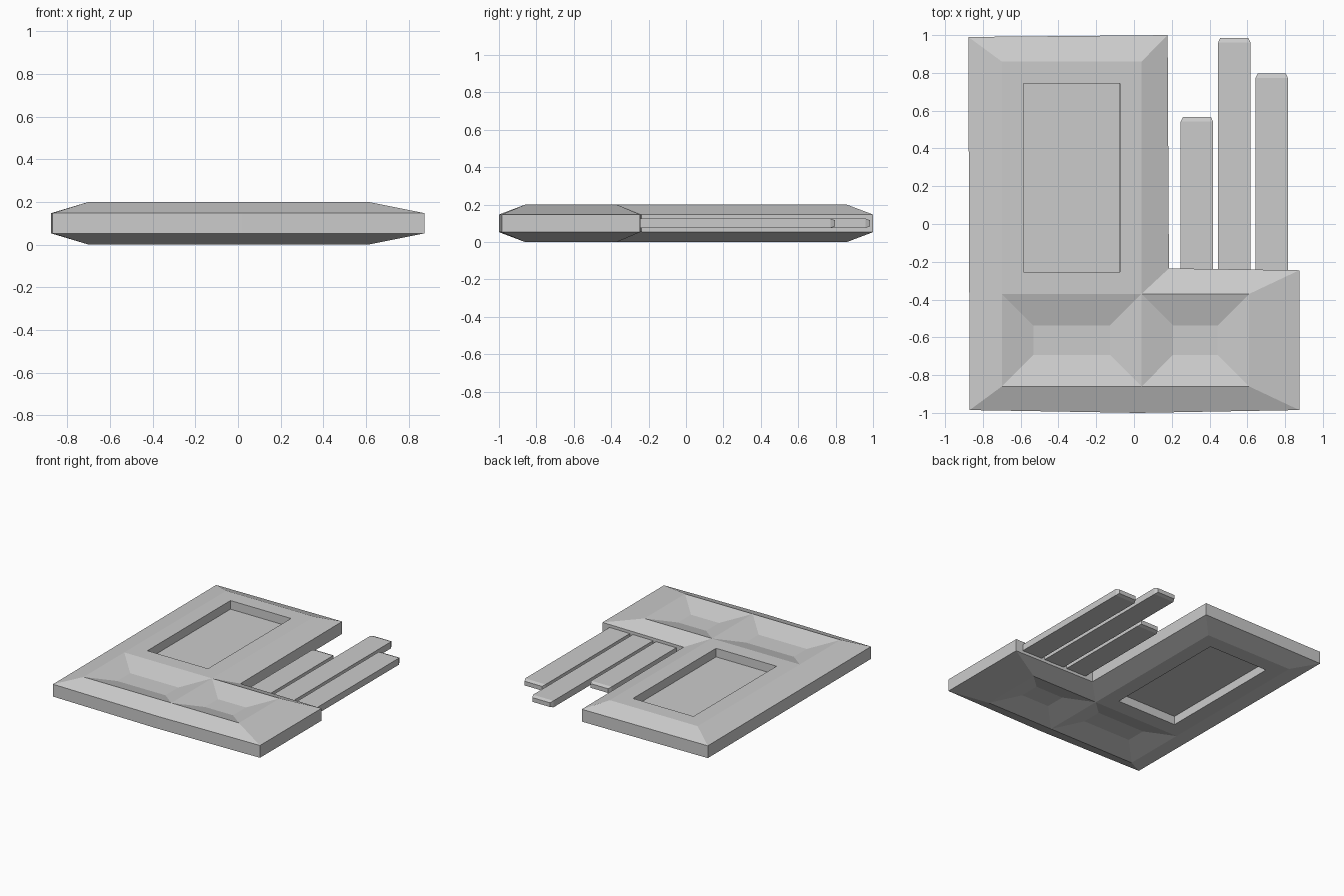
import bpy
import bmesh

cube = bpy.data.objects.get("Cube")
if cube:
    bpy.data.objects.remove(cube, do_unlink=True)

# One plain grey for every part
grey = bpy.data.materials.new("plain_grey")
grey.use_nodes = True
colour = (0.6, 0.6, 0.6, 1)
grey.diffuse_color = colour
grey.node_tree.nodes["Principled BSDF"].inputs["Base Color"].default_value = colour

MID = 0.1  # height of the symmetry plane


def finish(bm, name):
    """Turn a bmesh into an object mirrored above and below the middle plane."""
    mesh = bpy.data.meshes.new(name)
    bm.to_mesh(mesh)
    bm.free()
    mesh.materials.append(grey)
    obj = bpy.data.objects.new(name, mesh)
    obj.location.z = MID
    bpy.context.collection.objects.link(obj)
    mirror = obj.modifiers.new("mirror", 'MIRROR')
    mirror.use_axis = (False, False, True)
    mirror.use_clip = True
    return obj


def ring(bm, points, z):
    return [bm.verts.new((x, y, z)) for x, y in points]


def sink(bm, face, margin, depth):
    bmesh.ops.inset_individual(bm, faces=[face], thickness=margin,
                               depth=depth, use_even_offset=True)


# L-shaped body: outline counter-clockwise from the front left corner
outline = [(-0.87, -0.985), (0.02, -1.0), (0.875, -0.985), (0.875, -0.245),
           (0.185, -0.235), (0.178, 1.0), (-0.877, 0.99)]
crest = [(-0.70, -0.86), (0.04, -0.86), (0.61, -0.86), (0.61, -0.37),
         (0.04, -0.37), (0.04, 0.86), (-0.70, 0.86)]
bm = bmesh.new()
base = ring(bm, outline, 0)
rim = ring(bm, outline, 0.047)
top = ring(bm, crest, 0.1)
inner_left = bm.verts.new((-0.70, -0.37, 0.1))
count = len(outline)
for i in range(count):
    j = (i + 1) % count
    bm.faces.new((base[i], base[j], rim[j], rim[i]))
    if j:
        bm.faces.new((rim[i], rim[j], top[j], top[i]))
bm.faces.new((rim[6], rim[0], top[0], inner_left, top[6]))

# Two hopped-shaped pits across the front, and a sunken panel in the long arm
pits = [bm.faces.new((top[0], top[1], top[4], inner_left)),
        bm.faces.new((top[1], top[2], top[3], top[4]))]
panel = bm.faces.new((inner_left, top[4], top[5], top[6]))
bm.normal_update()
for pit in pits:
    sink(bm, pit, 0.167, -0.05)
sink(bm, panel, 0.115, 0)
sink(bm, panel, 0.001, -0.065)
finish(bm, "body")


# Flat bars with tapered tips, rooted in the short arm
def bar(name, left, tip):
    right = left + 0.172
    half = 0.025
    bm = bmesh.new()
    sections = [(-0.26, 0, half), (tip - 0.025, 0, half), (tip, 0.012, 0.016)]
    rows = [[bm.verts.new(co) for co in ((left + s, y, 0), (left + s, y, h),
                                         (right - s, y, h), (right - s, y, 0))]
            for y, s, h in sections]
    for a, b in zip(rows, rows[1:]):
        for k in range(3):
            bm.faces.new((a[k], b[k], b[k + 1], a[k + 1]))
    bm.faces.new(rows[0])
    bm.faces.new(rows[-1])
    bmesh.ops.recalc_face_normals(bm, faces=bm.faces)
    finish(bm, name)


bar("short_bar", 0.247, 0.567)
bar("long_bar", 0.445, 0.985)
bar("middle_bar", 0.643, 0.797)
